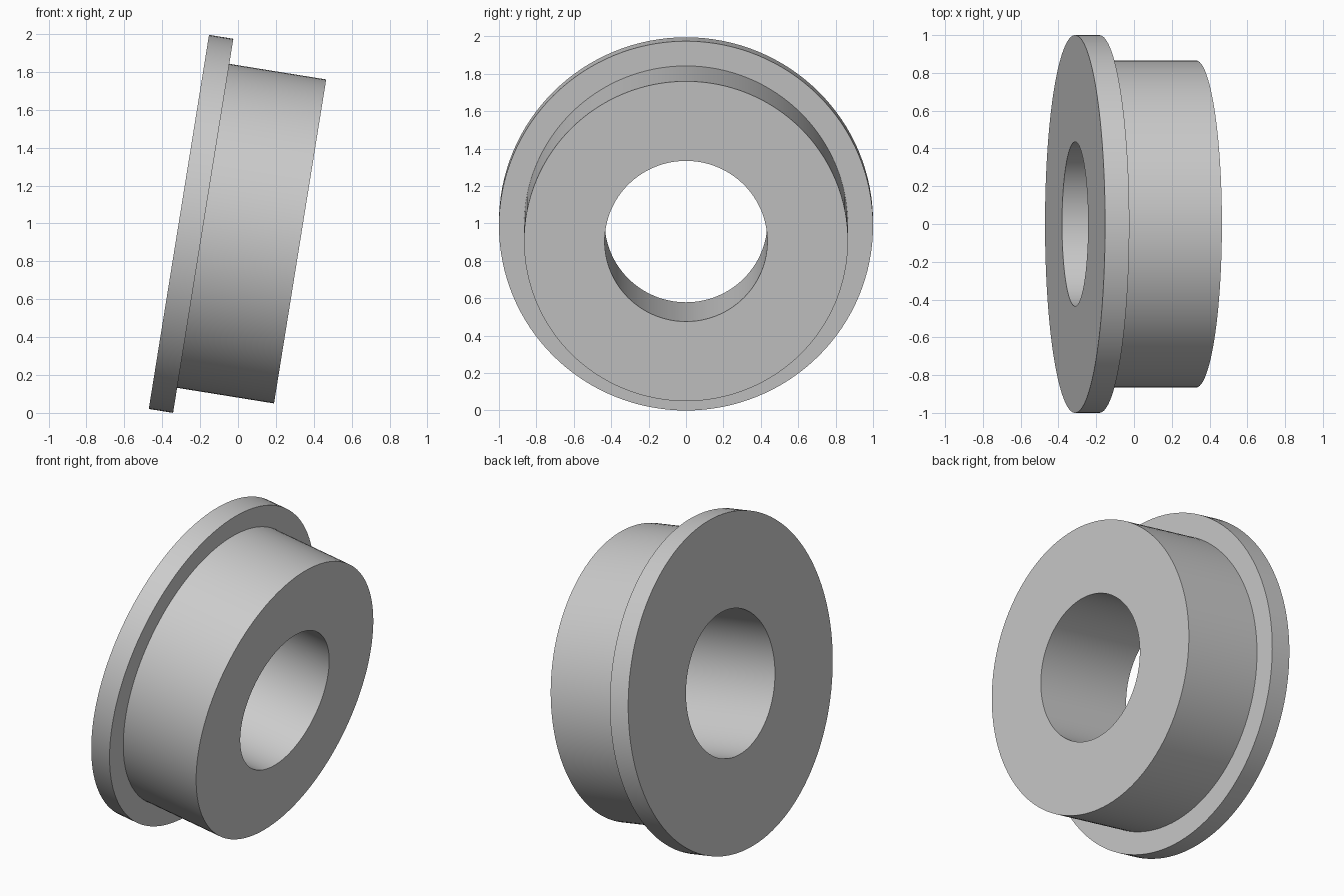
import bpy, bmesh
from math import radians, cos, sin, tau
from mathutils import Matrix

cube = bpy.data.objects.get("Cube")
if cube:
    bpy.data.objects.remove(cube, do_unlink=True)

SEGMENTS = 128
TILT = radians(9.15)
BORE, BARREL, FLANGE = 0.435, 0.866, 1.0
FLANGE_DEPTH, LENGTH = 0.13, 0.648

grey = bpy.data.materials.new("plain grey")
grey.use_nodes = True
grey.diffuse_color = (0.6, 0.6, 0.6, 1)
grey.node_tree.nodes["Principled BSDF"].inputs["Base Color"].default_value = (0.6, 0.6, 0.6, 1)

# Closed section of the flanged bushing: (distance along axis, radius)
section = [(0, BORE), (0, FLANGE), (FLANGE_DEPTH, FLANGE),
           (FLANGE_DEPTH, BARREL), (LENGTH, BARREL), (LENGTH, BORE)]

# Turn the section around the x axis
bm = bmesh.new()
rings = []
for i in range(SEGMENTS):
    a = tau * i / SEGMENTS
    rings.append([bm.verts.new((x, r * cos(a), r * sin(a))) for x, r in section])
for i, ring in enumerate(rings):
    following = rings[(i + 1) % SEGMENTS]
    for j in range(len(section)):
        k = (j + 1) % len(section)
        bm.faces.new((ring[j], ring[k], following[k], following[j]))
bmesh.ops.recalc_face_normals(bm, faces=bm.faces)

# Lean the axis down towards +x, then set it on the ground
bm.transform(Matrix.Translation((-0.312, 0, 1.008)) @ Matrix.Rotation(TILT, 4, "Y"))

mesh = bpy.data.meshes.new("flanged_bushing")
bm.to_mesh(mesh)
bm.free()
mesh.materials.append(grey)
bushing = bpy.data.objects.new("flanged_bushing", mesh)
bpy.context.collection.objects.link(bushing)

bpy.ops.object.select_all(action="DESELECT")
bushing.select_set(True)
bpy.context.view_layer.objects.active = bushing
bpy.ops.object.shade_smooth_by_angle(angle=radians(30))
